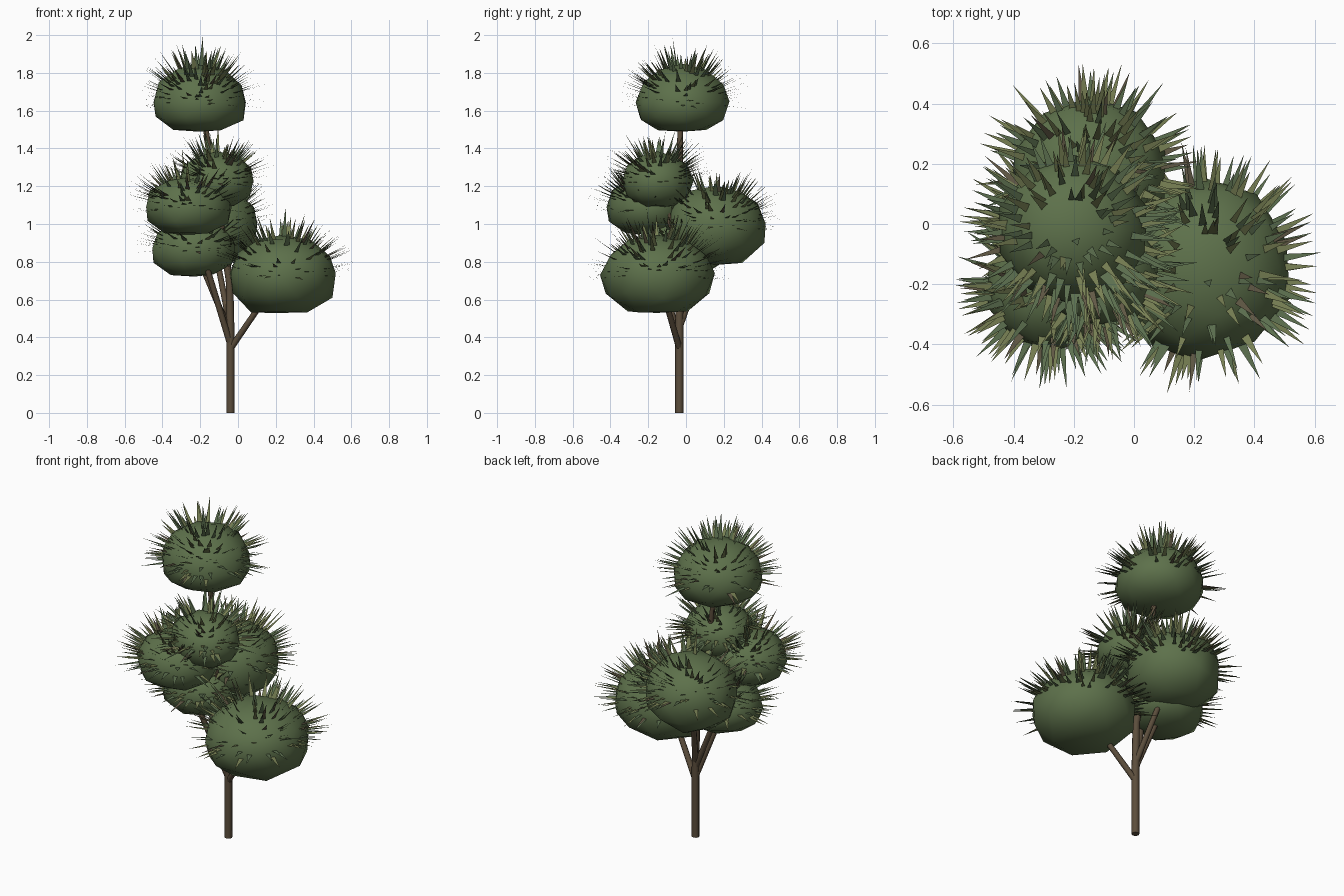
import bpy, bmesh, random
from math import cos, sin, pi, sqrt
from mathutils import Vector

if "Cube" in bpy.data.objects:
    bpy.data.objects.remove(bpy.data.objects["Cube"])

random.seed(7)


def material(name, color):
    m = bpy.data.materials.new(name)
    m.diffuse_color = (*color, 1)
    m.use_nodes = True
    m.node_tree.nodes["Principled BSDF"].inputs["Base Color"].default_value = m.diffuse_color
    return m


leaf = material("foliage_green", (0.11, 0.165, 0.07))
needle_mats = [material("needle_green", (0.11, 0.165, 0.08)),
               material("needle_olive", (0.19, 0.22, 0.09)),
               material("needle_brown", (0.12, 0.10, 0.06))]
bark = material("bark", (0.105, 0.075, 0.045))


def finish(bm, name, mats):
    me = bpy.data.meshes.new(name)
    bm.to_mesh(me)
    bm.free()
    for m in mats:
        me.materials.append(m)
    ob = bpy.data.objects.new(name, me)
    bpy.context.collection.objects.link(ob)
    return ob


# Round limb through (point, radius) pairs
def limb(name, path, sides=8):
    bm = bmesh.new()
    rings = []
    for i, (p, r) in enumerate(path):
        a = Vector(path[max(i - 1, 0)][0])
        b = Vector(path[min(i + 1, len(path) - 1)][0])
        d = (b - a).normalized()
        u = Vector((0, 1, 0)).cross(d).normalized()
        v = d.cross(u)
        rings.append([bm.verts.new(Vector((p[0], p[1], p[2])) + r * (cos(2 * pi * k / sides) * u + sin(2 * pi * k / sides) * v))
                      for k in range(sides)])
    # keep the foot of the trunk level
    if path[0][0][2] == 0:
        for v in rings[0]:
            v.co.z = 0
    for lo, hi in zip(rings, rings[1:]):
        for k in range(sides):
            j = (k + 1) % sides
            bm.faces.new((lo[k], lo[j], hi[j], hi[k])).smooth = True
    bm.faces.new(rings[0][::-1])
    bm.faces.new(rings[-1])
    finish(bm, name, [bark])


# Squashed, slightly uneven leaf mass with a flattened underside;
# pulls drag the nearest vertex out to an angular corner
def clump(name, c, rx, ry, up, low, pulls=()):
    bm = bmesh.new()
    bmesh.ops.create_icosphere(bm, subdivisions=2, radius=1)
    for v in bm.verts:
        x, y, z = v.co
        k = random.uniform(0.98, 1.05)
        if z < 0:
            s = 1.07
            z = max(-1, z * 1.12) * low
        else:
            s = 1.02
            z *= up
        v.co = Vector((x * rx * k * s, y * ry * k * s, z * k)) + Vector(c)
    for p in pulls:
        p = Vector(p)
        min(bm.verts, key=lambda v: (v.co - p).length).co = p
    for f in bm.faces:
        f.smooth = True
    finish(bm, name + "_foliage", [leaf])


# Flat pointed blades radiating from the upper half of a clump
def needles(name, c, rx, ry, up, low, pulls=(), count=170):
    bm = bmesh.new()
    for i in range(count):
        h = 0.99 if i == 0 else random.uniform(-0.12, 0.94)
        a = random.uniform(0, 2 * pi)
        q = sqrt(1 - h * h)
        n = Vector((q * cos(a), q * sin(a), h))
        base = Vector(c) + 0.95 * Vector((n.x * rx, n.y * ry, n.z * (up if h > 0 else low)))
        side = Vector((-sin(a), cos(a), 0)) * random.uniform(0.011, 0.015)
        length = 0.16 if i == 0 else random.uniform(0.09, 0.155)
        tip = base + n * length
        f = bm.faces.new([bm.verts.new(p) for p in (base + side, base - side, tip)])
        f.material_index = random.choices((0, 1, 2), (5, 5, 1))[0]
    finish(bm, name + "_needles", needle_mats)


clumps = {
    "right": ((0.235, -0.15, 0.74), 0.28, 0.295, 0.205, 0.21,
              [(0.50, -0.12, 0.61), (0.21, -0.455, 0.73)]),
    "top": ((-0.205, -0.02, 1.645), 0.245, 0.24, 0.20, 0.155,
            [(-0.20, 0.23, 1.65)]),
    "upper": ((-0.113, -0.15, 1.23), 0.195, 0.185, 0.15, 0.14),
    "left": ((-0.262, -0.21, 1.09), 0.225, 0.21, 0.16, 0.145),
    "back": ((-0.148, 0.16, 1.0), 0.258, 0.255, 0.20, 0.215,
             [(-0.12, 0.415, 0.90)]),
    "lower": ((-0.23, -0.02, 0.87), 0.22, 0.215, 0.16, 0.145),
}
for part, spec in clumps.items():
    clump(part, *spec)
    needles(part, *spec)

# Trunk bends toward the top clump
limb("trunk", [((-0.04, -0.035, 0), 0.022), ((-0.04, -0.035, 0.4), 0.022),
               ((-0.045, -0.035, 0.7), 0.020), ((-0.11, -0.035, 1.1), 0.017),
               ((-0.185, -0.03, 1.6), 0.014)])

# Branches run from the trunk into each clump
starts = {"right": (-0.04, -0.035, 0.34), "lower": (-0.04, -0.035, 0.42),
          "left": (-0.04, -0.035, 0.36), "back": (-0.04, -0.035, 0.45),
          "upper": (-0.07, -0.035, 0.85)}
for part, s in starts.items():
    limb(part + "_branch", [(s, 0.017), (clumps[part][0], 0.014)])
